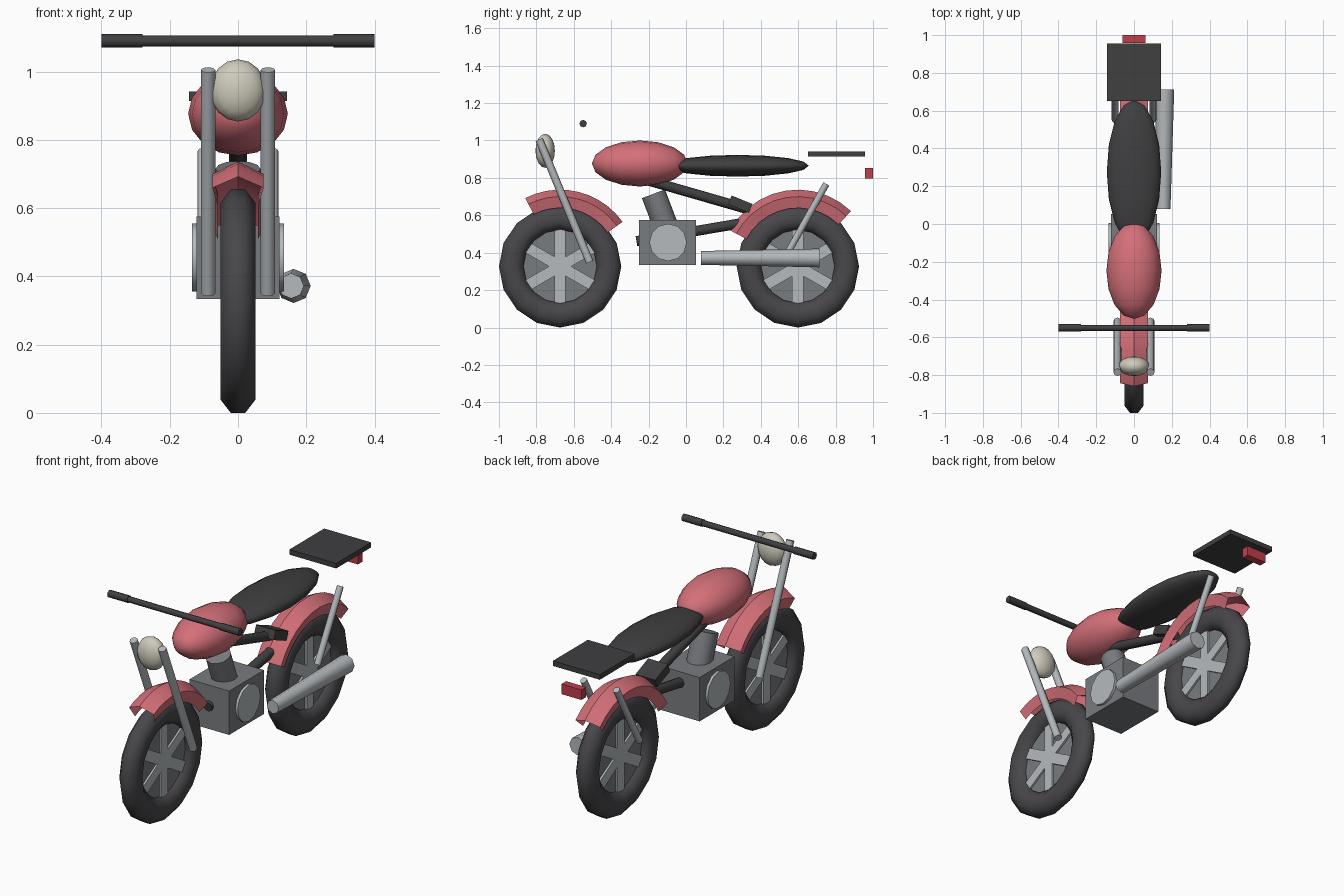
import bpy, bmesh, math
from mathutils import Vector, Matrix

if "Cube" in bpy.data.objects:
    bpy.data.objects.remove(bpy.data.objects["Cube"])


def material(name, r, g, b):
    m = bpy.data.materials.new(name)
    m.diffuse_color = (r, g, b, 1)
    m.use_nodes = True
    m.node_tree.nodes["Principled BSDF"].inputs["Base Color"].default_value = m.diffuse_color
    return m


PAINT = material("rose_paint", .66, .16, .19)
LAMP_RED = material("lamp_red", .52, .05, .07)
RUBBER = material("rubber", .065, .062, .068)
BLACK = material("black_trim", .05, .05, .053)
GREY = material("engine_grey", .19, .20, .215)
SILVER = material("silver", .46, .49, .51)
CREAM = material("lamp_cream", .62, .59, .50)


def finish(name, bm, mat, smooth=None):
    bmesh.ops.recalc_face_normals(bm, faces=bm.faces[:])
    me = bpy.data.meshes.new(name)
    bm.to_mesh(me)
    bm.free()
    me.materials.append(mat)
    ob = bpy.data.objects.new(name, me)
    bpy.context.collection.objects.link(ob)
    if smooth:
        bpy.ops.object.select_all(action='DESELECT')
        ob.select_set(True)
        bpy.context.view_layer.objects.active = ob
        bpy.ops.object.shade_smooth_by_angle(angle=math.radians(smooth))
    return ob


def rod(name, a, b, r1, mat, r2=None, sides=8, turn=0.0):
    """Cylinder or cone from point a to point b."""
    a, b = Vector(a), Vector(b)
    d = b - a
    bm = bmesh.new()
    rot = d.to_track_quat('Z', 'Y').to_matrix().to_4x4()
    bmesh.ops.create_cone(bm, cap_ends=True, segments=sides, radius1=r1,
                          radius2=r1 if r2 is None else r2, depth=d.length,
                          matrix=Matrix.Translation((a + b) / 2) @ rot @ Matrix.Rotation(turn, 4, 'Z'))
    return finish(name, bm, mat, 50)


def box(name, centre, size, mat, tilt=0.0):
    bm = bmesh.new()
    bmesh.ops.create_cube(bm, size=1, matrix=Matrix.Translation(centre)
                          @ Matrix.Rotation(tilt, 4, 'X') @ Matrix.Diagonal((*size, 1)))
    return finish(name, bm, mat)


def ellipsoid(name, centre, radii, mat):
    """Low-poly sphere with its poles along y."""
    bm = bmesh.new()
    bmesh.ops.create_uvsphere(bm, u_segments=16, v_segments=8, radius=1,
                              matrix=Matrix.Translation(centre) @ Matrix.Diagonal((*radii, 1))
                              @ Matrix.Rotation(math.pi / 2, 4, 'X'))
    return finish(name, bm, mat, 60)


def sweep(name, y, z, profile, start, end, steps, mat, smooth, closed=False):
    """Sweep an (x, radius) profile round an axle; angles run from straight up."""
    bm = bmesh.new()
    rings = []
    for i in range(steps if closed else steps + 1):
        t = math.radians(start + (end - start) * i / steps)
        rings.append([bm.verts.new((x, y + r * math.sin(t), z + r * math.cos(t)))
                      for x, r in profile])
    n = len(profile)
    for i in range(steps):
        p, q = rings[i], rings[(i + 1) % len(rings)]
        for j in range(n if closed else n - 1):
            k = (j + 1) % n
            bm.faces.new((p[j], p[k], q[k], q[j]))
    return finish(name, bm, mat, smooth)


# Wheels: octagonal-section tyre, disc, three crossing bars
AXLE_Z = .327
tyre_profile = [(.0552 * math.sin(math.radians(22.5 + 45 * k)),
                 .2615 + .071 * math.cos(math.radians(22.5 + 45 * k))) for k in range(8)]
fender_profile = [(-.058, .312), (-.075, .373), (0, .41), (.075, .373), (.058, .312)]
for side, y, a0, a1 in (("front", -.673, -27, 54.5), ("rear", .598, -62, 44)):
    sweep(side + "_tyre", y, AXLE_Z, tyre_profile, 0, 360, 16, RUBBER, 60, True)
    rod(side + "_wheel_disc", (-.012, y, AXLE_Z), (.012, y, AXLE_Z), .205, GREY, sides=16)
    for k in range(3):
        box(f"{side}_spoke_bar_{k + 1}", (0, y, AXLE_Z), (.045, .06, .40), SILVER,
            math.radians(60 * k))
    sweep(side + "_fender", y, AXLE_Z, fender_profile, a0, a1, 10, PAINT, 30)

# Body
ellipsoid("fuel_tank", (0, -.247, .877), (.146, .256, .123), PAINT)
ellipsoid("seat", (0, .275, .865), (.144, .382, .058), BLACK)
ellipsoid("headlight", (0, -.753, .945), (.082, .052, .091), CREAM)

# Forks and rear struts, mirrored left and right
for side, s in (("left", -1), ("right", 1)):
    rod(side + "_fork", (s * .0875, -.785, 1.005), (s * .0875, -.515, .35), .021, SILVER)
    rod(side + "_rear_strut", (s * .1, .75, .768), (s * .1, .55, .41), .018, SILVER)
    rod(side + "_grip", (s * .28, -.55, 1.09), (s * .4, -.55, 1.09), .02, BLACK)
    rod(side + "_engine_cover", (s * .11, -.096, .455), (s * .135, -.096, .455), .1, SILVER,
        sides=12)
rod("handlebar", (-.34, -.55, 1.09), (.34, -.55, 1.09), .0165, BLACK)

# Engine and exhaust
box("engine_block", (0, -.098, .455), (.242, .304, .242), GREY)
rod("engine_cylinder", (0, -.1, .52), (0, -.174, .715), .066, GREY, sides=12)
rod("exhaust", (.156, .08, .372), (.163, .713, .372), .037, SILVER, r2=.05)

# Frame
rod("top_frame_tube", (0, -.32, .82), (0, .34, .63), .027, BLACK)
rod("lower_frame_tube", (0, -.265, .462), (0, .31, .56), .027, BLACK)
box("frame_cross_member", (0, .29, .66), (.12, .12, .05), BLACK, math.radians(-22))

# Rear rack and tail lamp
box("rear_rack", (0, .804, .928), (.286, .304, .028), BLACK)
box("tail_lamp", (0, .979, .825), (.122, .042, .055), LAMP_RED)
